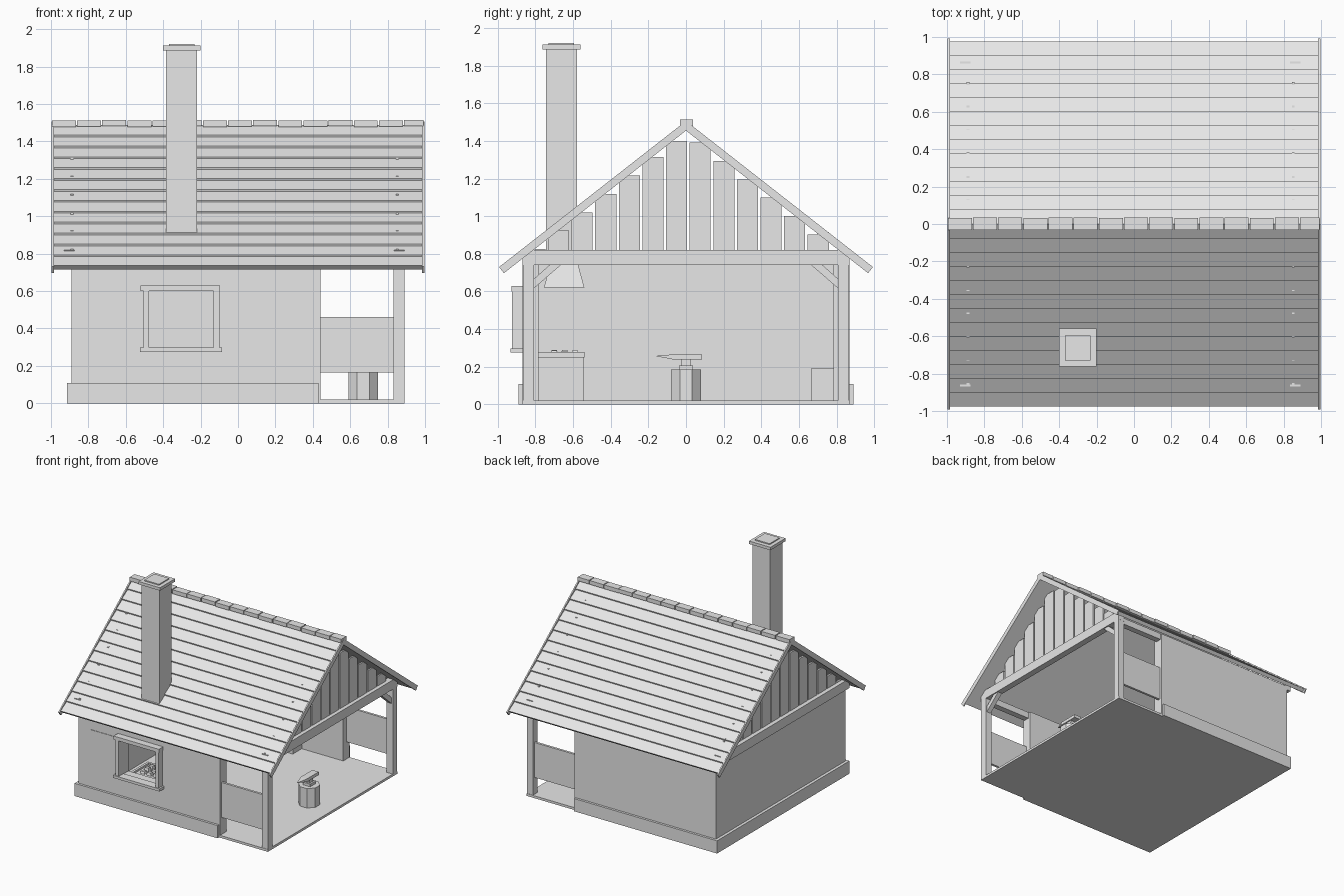
import bpy, bmesh, math
from mathutils import Vector

if "Cube" in bpy.data.objects:
    bpy.data.objects.remove(bpy.data.objects["Cube"])

grey = bpy.data.materials.new("plain_grey")
grey.diffuse_color = (0.8, 0.8, 0.8, 1)
grey.use_nodes = True
grey.node_tree.nodes["Principled BSDF"].inputs["Base Color"].default_value = grey.diffuse_color


def finish(name, bm):
    bmesh.ops.recalc_face_normals(bm, faces=bm.faces)
    me = bpy.data.meshes.new(name)
    bm.to_mesh(me)
    bm.free()
    me.materials.append(grey)
    ob = bpy.data.objects.new(name, me)
    bpy.context.collection.objects.link(ob)
    return ob


def add_box(bm, x, y, z, top=(1, 1)):
    """Box from ranges; top scales the upper face about its centre."""
    vs = bmesh.ops.create_cube(bm, size=1)["verts"]
    c = [(r[0] + r[1]) / 2 for r in (x, y, z)]
    s = [abs(r[1] - r[0]) for r in (x, y, z)]
    for v in vs:
        kx, ky = top if v.co.z > 0 else (1, 1)
        v.co = Vector((c[0] + v.co.x * s[0] * kx,
                       c[1] + v.co.y * s[1] * ky, c[2] + v.co.z * s[2]))


def boxes(name, items):
    bm = bmesh.new()
    for it in items:
        add_box(bm, *it)
    return finish(name, bm)


def extrude_yz(name, profiles, x0, x1):
    """Extrude closed (y, z) profiles from x0 to x1."""
    bm = bmesh.new()
    for pts in profiles:
        f = bm.faces.new([bm.verts.new((x0, y, z)) for y, z in pts])
        r = bmesh.ops.extrude_face_region(bm, geom=[f])
        bmesh.ops.translate(bm, vec=(x1 - x0, 0, 0),
                            verts=[g for g in r["geom"] if isinstance(g, bmesh.types.BMVert)])
    return finish(name, bm)


def both(pts):
    return [pts, [(-y, z) for y, z in pts]]


# Floor and walls
boxes("floor", [((-.89, .89), (-.87, .87), (0, .02))])
front_wall = boxes("front_wall", [((-.89, .44), (-.87, -.785), (.02, .77))])
boxes("back_wall", [((-.89, .44), (.785, .87), (.02, .77))])
boxes("left_wall", [((-.89, -.81), (-.785, .785), (.02, .78))])
boxes("plinth", [((-.915, .43), (-.89, -.86), (0, .108)),
                 ((-.915, .43), (.86, .89), (0, .108)),
                 ((-.915, -.88), (-.86, .86), (0, .108))])

# Window opening, frame and shutter
cutter = boxes("window_cutter", [((-.48, -.125), (-1, -.7), (.29, .605))])
cutter.hide_render = True
cutter.hide_viewport = True
cut = front_wall.modifiers.new("window", "BOOLEAN")
cut.object = cutter
cut.operation = "DIFFERENCE"
cut.solver = "EXACT"
boxes("window_frame", [((-.525, -.085), (-.932, -.86), (.275, .297)),
                       ((-.52, -.095), (-.928, -.86), (.6, .63)),
                       ((-.505, -.475), (-.925, -.86), (.297, .6)),
                       ((-.13, -.1), (-.925, -.86), (.297, .6))])
boxes("shutter", [((-.77, -.525), (-.874, -.868), (.295, .595))])

# Open bay: posts, plates, low panels, braces
boxes("posts", [((.832, .89), tuple(s * v for v in (.808, .867)), (.0, .74)) for s in (-1, 1)])
boxes("eave_plates", [((.44, .832), tuple(s * v for v in (.808, .86)), (.72, .775)) for s in (-1, 1)])
boxes("side_panels", [((.44, .832), tuple(s * v for v in (.83, .85)), (.165, .462)) for s in (-1, 1)])
extrude_yz("braces", both([(.81, .615), (.81, .665), (.72, .745), (.66, .745)]), .84, .88)

# Tie beams at both ends
boxes("tie_beams", [((.835, .89), (-.868, .868), (.74, .82)),
                    ((-.93, -.875), (-.868, .868), (.74, .82))])

# Gable planks, stepped under the roof slope
planks = []
for i in range(-6, 7):
    yc = i * .1255 - .05
    h = min(1.49 - .778 * (abs(yc) + .055) + .003, 1.4)
    for x in ((.845, .858), (-.895, -.88)):
        planks.append((x, (yc - .056, yc + .056), (.81, h)))
for x in ((.845, .858), (-.895, -.88)):
    planks.append((x, (.7, .76), (.81, .915)))
boxes("gable_planks", planks)

# Lapped roof boards as a sawtooth profile
slope, rows, run = .778, 13, .972
step = run / rows
prof = [(0, 1.455), (0, 1.488)]
for i in range(1, rows + 1):
    y = i * step
    z = 1.486 - slope * y
    prof += [(y + .003, z + .006)]
    if i < rows:
        prof += [(y, z - .004)]
prof += [(run - .02, 1.455 - slope * (run - .02))]
extrude_yz("roof_boards", both(prof), -.987, .987)

# Rake boards along the gable edges
rake = both([(0, 1.506), (.993, .73), (.968, .697), (0, 1.455)])
extrude_yz("right_rake_boards", rake, .985, .996)
extrude_yz("left_rake_boards", rake, -.996, -.985)

# Ridge caps
caps = []
for i in range(15):
    x = -.995 + i * .1345
    lift = .004 * (i * 7 % 3 - 1)
    caps.append(((x, min(x + .128, .993)), (-.033, .034 + lift / 2), (1.48 + lift / 2, 1.513 + lift / 3)))
boxes("ridge_caps", caps)

# Chimney, smoke hood and forge
boxes("chimney", [((-.385, -.218), (-.745, -.58), (.74, 1.89)),
                  ((-.402, -.2), (-.762, -.56), (1.887, 1.912)),
                  ((-.37, -.232), (-.73, -.595), (1.91, 1.921))])
boxes("smoke_hood", [((-.43, -.17), (-.755, -.54), (.62, .8), (.6, .55))])
boxes("forge_hearth", [((-.46, -.14), (-.785, -.543), (.02, .262)),
                       ((-.47, -.13), (-.785, -.765), (.25, .278)),
                       ((-.47, -.13), (-.56, -.54), (.25, .278)),
                       ((-.47, -.45), (-.765, -.56), (.25, .278)),
                       ((-.15, -.13), (-.765, -.56), (.25, .278))])
bm = bmesh.new()
for i in range(5):
    for j in range(3):
        x, y = -.42 + i * .06, -.72 + j * .055
        add_box(bm, (x, x + .045), (y, y + .04), (.26, .28 + .005 * ((i + 2 * j) % 3)), (.7, .7))
finish("coals", bm)

# Stump with anvil
bm = bmesh.new()
r = bmesh.ops.create_cone(bm, cap_ends=True, segments=8, radius1=.085, radius2=.085, depth=.165)
for v in r["verts"]:
    x, y, a = v.co.x, v.co.y, math.pi / 8
    v.co = Vector((.67 + x * math.cos(a) - y * math.sin(a),
                   x * math.sin(a) + y * math.cos(a), v.co.z + .1025))
finish("stump", bm)
boxes("anvil_body", [((.635, .705), (-.037, .037), (.185, .207)),
                     ((.65, .69), (-.025, .025), (.207, .24)),
                     ((.64, .70), (-.075, .085), (.238, .265))])
bm = bmesh.new()
vs = [bm.verts.new(p) for p in ((.64, -.075, .265), (.70, -.075, .265),
                                (.70, -.075, .24), (.64, -.075, .24), (.67, -.165, .257))]
bm.faces.new(vs[:4])
for i in range(4):
    bm.faces.new((vs[i], vs[(i + 1) % 4], vs[4]))
finish("anvil_horn", bm)

# Storage box by the back wall
boxes("storage_box", [((-.2, .05), (.665, .785), (.02, .19))])
